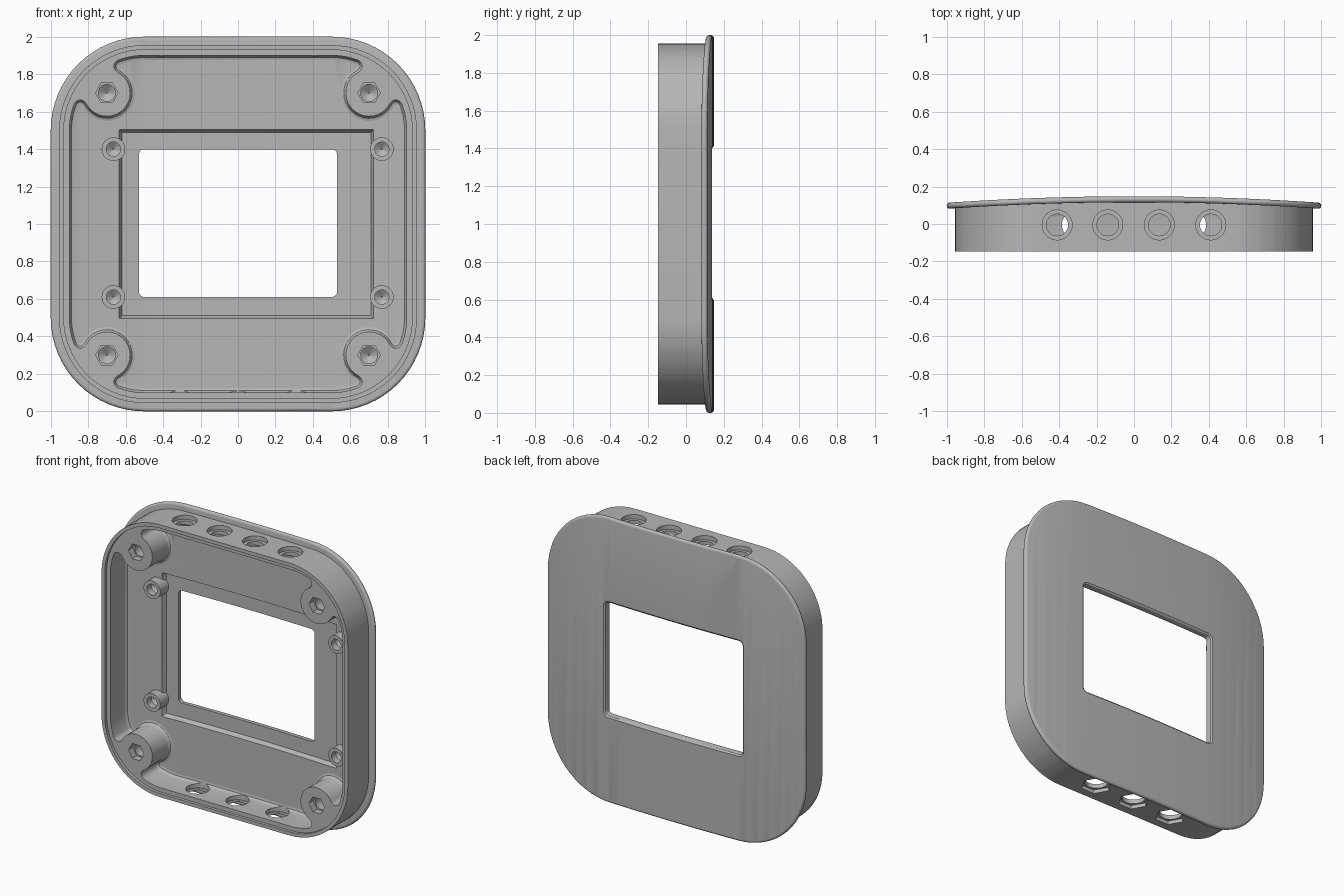
import bpy, bmesh
from math import sin, cos, pi, atan2, sqrt, radians
from mathutils import Matrix, Vector

old = bpy.data.objects.get("Cube")
if old:
    bpy.data.objects.remove(old, do_unlink=True)

grey = bpy.data.materials.new("plain grey")
grey.use_nodes = True
COLOUR = (0.47, 0.47, 0.47, 1)
grey.diffuse_color = COLOUR
grey.node_tree.nodes["Principled BSDF"].inputs["Base Color"].default_value = COLOUR


# ---------- outlines in the x-z plane ----------
def arc(c, r, a0, a1, n):
    return [(c[0] + r * cos(a0 + (a1 - a0) * i / n),
             c[1] + r * sin(a0 + (a1 - a0) * i / n)) for i in range(n + 1)]


def circle(x, z, r, n=32):
    return arc((x, z), r, 0, 2 * pi, n)[:-1]


def rounded(hx, hz, r, cx=0, cz=0, n=16):
    pts = []
    for k, (sx, sz) in enumerate([(1, 1), (-1, 1), (-1, -1), (1, -1)]):
        c = (cx + sx * (hx - r), cz + sz * (hz - r))
        pts += arc(c, r, k * pi / 2, (k + 1) * pi / 2, n)
    return pts


def pocket(inset):
    """Rounded square with a filleted bite around each corner boss."""
    c, b = Vector((0.5, 0.5)), Vector((0.7, 0.7))
    big, boss, fil = 0.4 - inset, 0.125 + inset, 0.035 - inset
    d = (b - c).length
    a = ((big - fil) ** 2 - (boss + fil) ** 2 + d * d) / (2 * d)
    h = sqrt((big - fil) ** 2 - a * a)
    f = c + Vector((a - h, a + h)) / sqrt(2)
    wall = atan2(f.y - c.y, f.x - c.x)
    to_boss = atan2(b.y - f.y, b.x - f.x)
    half = arc(c, big, pi / 2, wall, 6)
    half += arc(f, fil, wall, to_boss, 10)[1:]
    half += arc(b, boss, to_boss + pi, 1.25 * pi, 10)[1:]
    quad = half + [(z, x) for x, z in reversed(half[:-1])]
    pts = []
    for _ in range(4):
        pts += quad
        quad = [(z, -x) for x, z in quad]
    return pts


# ---------- solids ----------
def finish(bm, name):
    bmesh.ops.recalc_face_normals(bm, faces=bm.faces)
    me = bpy.data.meshes.new(name)
    bm.to_mesh(me)
    bm.free()
    me.materials.append(grey)
    ob = bpy.data.objects.new(name, me)
    bpy.context.collection.objects.link(ob)
    return ob


def loft(name, rings, bent=True):
    """Skin (outline, y) rings front to back; the back half follows the bowed face."""
    bm = bmesh.new()
    loops = [[bm.verts.new((x, y, z + 1)) for x, z in pts] for pts, y in rings]
    for p, q in zip(loops, loops[1:]):
        for i in range(len(p)):
            j = (i + 1) % len(p)
            bm.faces.new((p[i], p[j], q[j], q[i]))
    bm.faces.new(loops[0])
    bm.faces.new(loops[-1])
    if bent:
        bmesh.ops.triangulate(bm, faces=bm.faces)
        for i in range(-11, 12):
            bmesh.ops.bisect_plane(bm, geom=bm.verts[:] + bm.edges[:] + bm.faces[:],
                                   dist=1e-5, plane_co=(i / 12 + 0.003, 0, 0),
                                   plane_no=(1, 0, 0))
        for v in bm.verts:
            if v.co.y > 0:
                v.co.y -= 0.035 * v.co.x ** 2
    return finish(bm, name)


def upright(x, z0, z1, r, n=32):
    """Vertical cylinder or hexagonal prism for the wall ports."""
    bm = bmesh.new()
    bmesh.ops.create_cone(bm, cap_ends=True, segments=n, radius1=r, radius2=r, depth=z1 - z0,
                          matrix=Matrix.Translation((x, -0.005, (z0 + z1) / 2))
                          @ Matrix.Rotation(pi / 2, 4, 'Z'))
    if n == 6:
        bmesh.ops.rotate(bm, verts=bm.verts, cent=(x, 0, 0),
                         matrix=Matrix.Rotation(0, 3, 'Z'))
    return finish(bm, "port_cutter")


def combine(target, other, op, keep=False):
    mod = target.modifiers.new(op, 'BOOLEAN')
    mod.operation, mod.solver, mod.object = op, 'EXACT', other
    bpy.context.view_layer.objects.active = target
    bpy.ops.object.modifier_apply(modifier=mod.name)
    if not keep:
        bpy.data.objects.remove(other, do_unlink=True)


# Bowed back plate with rolled edge
plate_rings = []
for i in range(9):
    a = pi * i / 8
    inset = 0.016 * (1 - sin(a))
    plate_rings.append((rounded(1 - inset, 1 - inset, 0.5 - inset), 0.132 - 0.016 * cos(a)))
plate = loft("back_plate", plate_rings)

# Housing wall and floor
wall = rounded(0.955, 0.955, 0.455)
housing = loft("housing", [(wall, -0.148), (wall, 0.13)])
combine(housing, loft("pocket_cutter", [
    (pocket(0), -0.2), (pocket(0), 0.048), (pocket(0.003), 0.061),
    (pocket(0.011), 0.071), (pocket(0.025), 0.075)]), 'DIFFERENCE')
lip = rounded(0.93, 0.93, 0.43)
combine(housing, loft("lip_cutter", [(lip, -0.2), (lip, -0.128)], False), 'DIFFERENCE')

# Tapered screen recess
combine(housing, loft("recess_cutter", [
    (rounded(0.685, 0.51, 0.004, 0.045, 0, 2), 0.03),
    (rounded(0.679, 0.504, 0.004, 0.045, 0, 2), 0.075),
    (rounded(0.664, 0.489, 0.004, 0.045, 0, 2), 0.105)]), 'DIFFERENCE')

# Screen standoffs with blind holes
for x in (-0.665, 0.768):
    for z in (-0.39, 0.4):
        post = circle(x, z, 0.063)
        combine(housing, loft("standoff", [(post, 0.012), (post, 0.12)]), 'UNION')
        combine(housing, loft("standoff_hole", [
            (circle(x, z, 0.038), -0.03), (circle(x, z, 0.038), 0.06),
            (circle(x, z, 0.004), 0.085)]), 'DIFFERENCE')

# Corner bosses: hexagonal seat and drilled hole
for x in (-0.7, 0.7):
    for z in (-0.7, 0.7):
        seat = circle(x, z, 0.06, 6)
        combine(housing, loft("boss_seat", [(seat, -0.2), (seat, -0.08)], False), 'DIFFERENCE')
        combine(housing, loft("boss_hole", [
            (circle(x, z, 0.045), -0.2), (circle(x, z, 0.045), 0.02),
            (circle(x, z, 0.004), 0.05)], False), 'DIFFERENCE')

# Four counterbored ports in the top wall
for x in (-0.41, -0.14, 0.135, 0.41):
    combine(housing, upright(x, 1.86, 2.1, 0.058), 'DIFFERENCE')
    combine(housing, upright(x, 1.925, 2.1, 0.08), 'DIFFERENCE')

# Three ports with hexagonal seats in the bottom wall
for x in (-0.31, 0, 0.31):
    combine(housing, upright(x, -0.1, 0.14, 0.075), 'DIFFERENCE')
    combine(housing, upright(x, -0.1, 0.07, 0.1, 6), 'DIFFERENCE')

# Screen window through floor and plate, flared at the back
window = loft("window_cutter", [
    (rounded(0.528, 0.394, 0.025, 0, 0.005, 6), 0.02),
    (rounded(0.528, 0.394, 0.025, 0, 0.005, 6), 0.128),
    (rounded(0.532, 0.398, 0.029, 0, 0.005, 6), 0.14),
    (rounded(0.548, 0.414, 0.045, 0, 0.005, 6), 0.152)])
combine(housing, window, 'DIFFERENCE', keep=True)
combine(plate, window, 'DIFFERENCE')

for ob in (housing, plate):
    bpy.ops.object.select_all(action='DESELECT')
    ob.select_set(True)
    bpy.context.view_layer.objects.active = ob
    bpy.ops.object.shade_smooth_by_angle(angle=radians(32))
